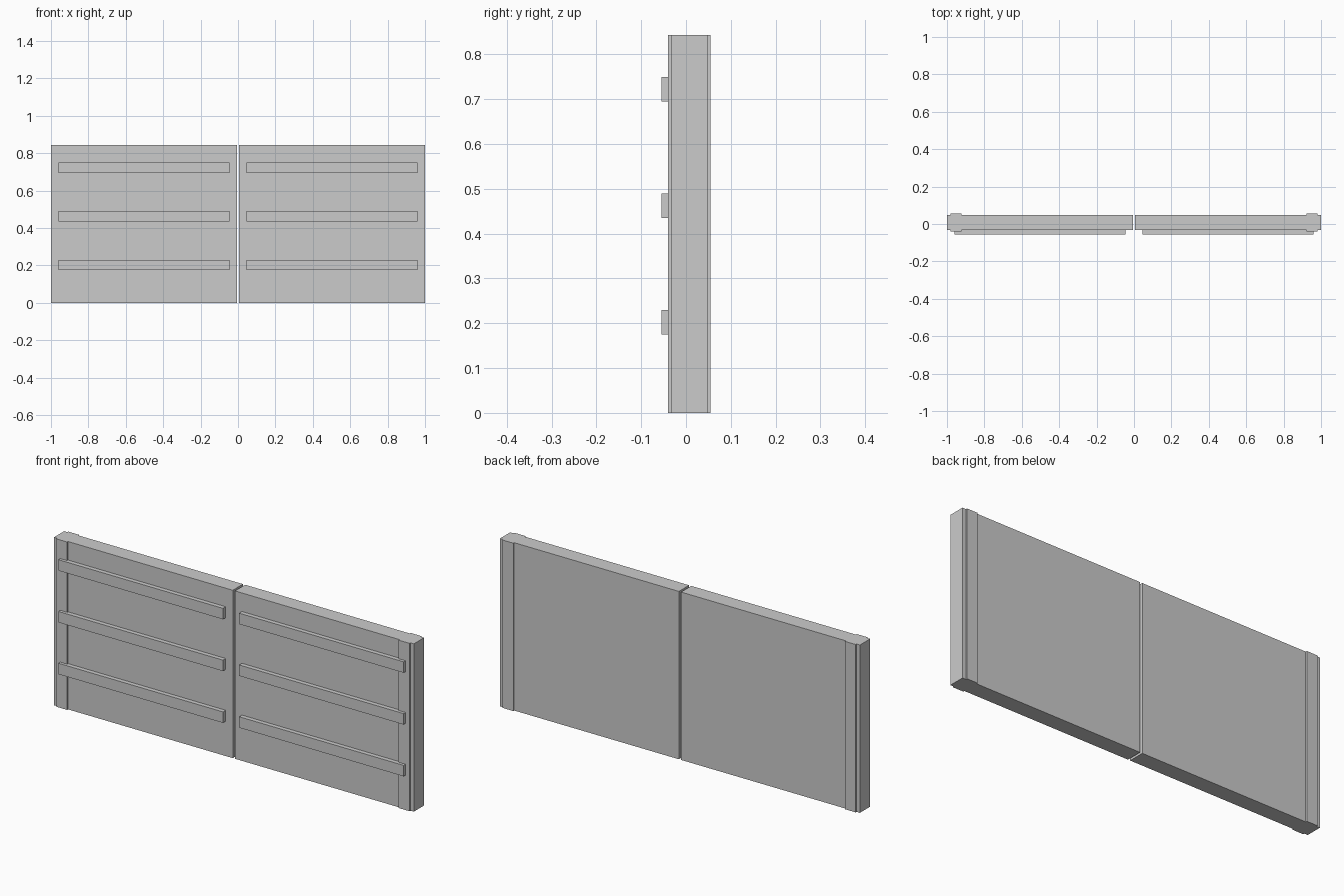
import bpy

cube = bpy.data.objects.get("Cube")
if cube:
    bpy.data.objects.remove(cube)

grey = bpy.data.materials.new("plain_grey")
grey.use_nodes = True
colour = (0.6, 0.6, 0.6, 1)
grey.diffuse_color = colour
grey.node_tree.nodes["Principled BSDF"].inputs["Base Color"].default_value = colour

HEIGHT = 0.843


def box(name, x, y, z):
    """Box between the given (low, high) limits on each axis."""
    spans = (x, y, z)
    bpy.ops.mesh.primitive_cube_add(size=1)
    obj = bpy.context.object
    obj.name = name
    for v in obj.data.vertices:
        v.co = [lo + (c + 0.5) * (hi - lo) for c, (lo, hi) in zip(v.co, spans)]
    obj.data.materials.append(grey)
    return obj


def mirrored(side, low, high):
    return tuple(sorted((side * low, side * high)))


for label, side in (("left", 1), ("right", -1)):
    # Door leaf, with a narrow gap in the middle
    box(label + "_door_panel", mirrored(side, 0.006, 1), (-0.033, 0.048), (0, HEIGHT))
    # Thicker upright near the outer edge
    box(label + "_edge_post", mirrored(side, 0.921, 0.981), (-0.04, 0.055), (0, HEIGHT))
    # Horizontal battens across the front
    for level, z in (("lower", 0.175), ("middle", 0.435), ("upper", 0.695)):
        box(f"{label}_{level}_batten", mirrored(side, 0.045, 0.959),
            (-0.055, -0.03), (z, z + 0.055))
